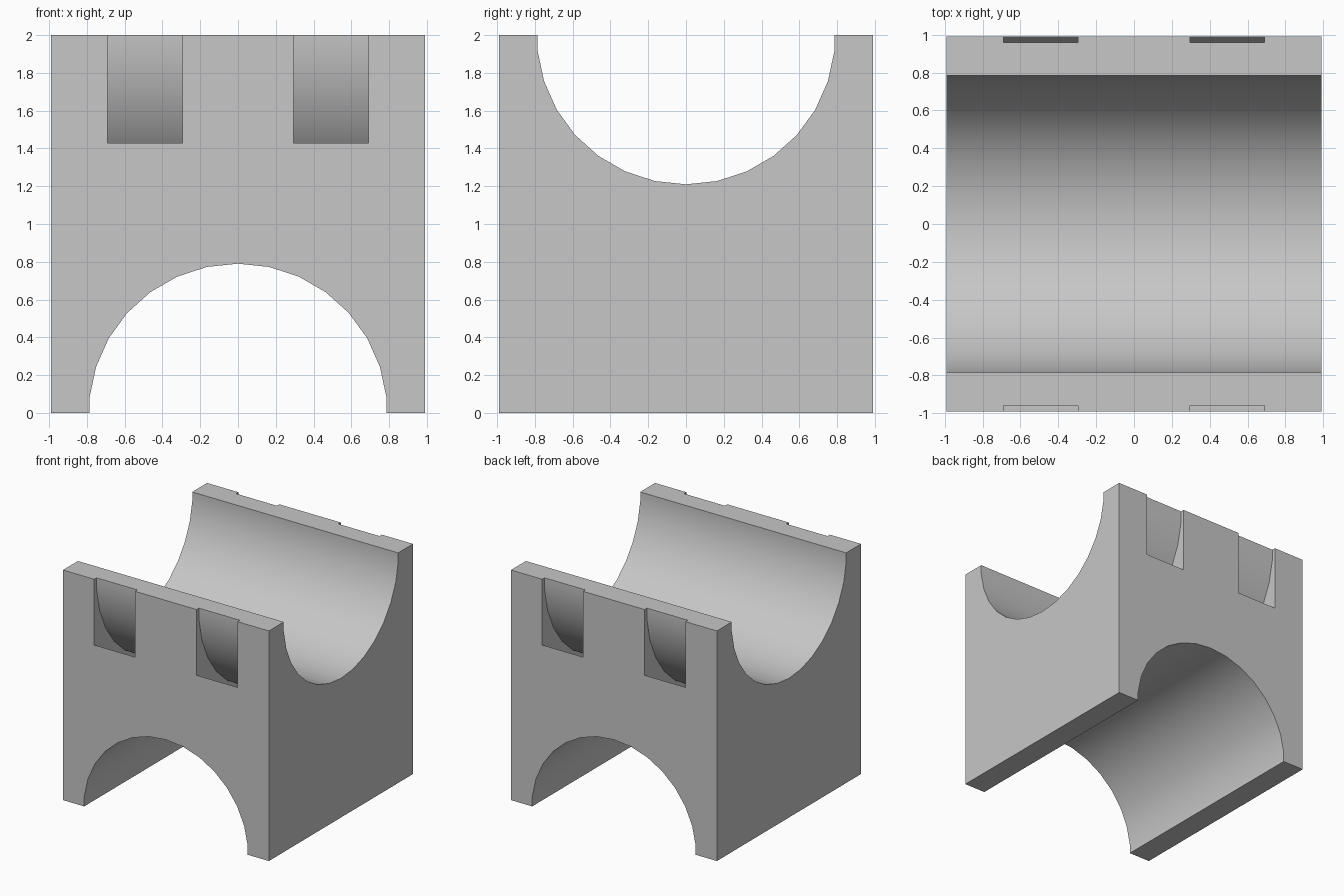
import bpy
import bmesh
from math import radians, tau
from mathutils import Matrix

SIDES = 30
HALF = 0.99        # half width of the block
HEIGHT = 2.0
ROD = 0.79         # radius of the rod cradles
STRAP_IN, STRAP_OUT = 0.963, 1.143   # radii of the strap channels
STRAP_NEAR, STRAP_FAR = 0.295, 0.69  # channel extent along the rod

if "Cube" in bpy.data.objects:
    bpy.data.objects.remove(bpy.data.objects["Cube"], do_unlink=True)

grey = bpy.data.materials.new("light_grey")
grey.use_nodes = True
colour = (0.57, 0.57, 0.57, 1)
grey.diffuse_color = colour
for node in grey.node_tree.nodes:
    if node.type == "BSDF_PRINCIPLED":
        node.inputs["Base Color"].default_value = colour


def add_object(name, bm):
    bmesh.ops.recalc_face_normals(bm, faces=bm.faces)
    mesh = bpy.data.meshes.new(name)
    bm.to_mesh(mesh)
    bm.free()
    obj = bpy.data.objects.new(name, mesh)
    mesh.materials.append(grey)
    bpy.context.scene.collection.objects.link(obj)
    return obj


def round_cutter(name, inner, outer, start, end, place):
    """Solid or hollow cylinder along x, with a corner pointing straight down."""
    bm = bmesh.new()
    corners = [(start, inner), (start, outer), (end, outer), (end, inner)]
    verts = [bm.verts.new((x, 0, -r)) for x, r in corners]
    edges = [bm.edges.new(pair) for pair in zip(verts, verts[1:])]
    if inner:
        edges.append(bm.edges.new((verts[-1], verts[0])))
    bmesh.ops.spin(bm, geom=verts + edges, cent=(0, 0, 0), axis=(1, 0, 0),
                   angle=tau, steps=SIDES)
    bmesh.ops.remove_doubles(bm, verts=bm.verts, dist=0.0001)
    bm.transform(place)
    cutter = add_object(name, bm)
    cutter.hide_render = True
    return cutter


# Solid block
bm = bmesh.new()
bmesh.ops.create_cube(bm, size=1, matrix=Matrix.Translation((0, 0, HEIGHT / 2))
                      @ Matrix.Diagonal((2 * HALF, 2 * HALF, HEIGHT, 1)))
block = add_object("cross_rod_block", bm)

# Rod cradles and strap channels: across the top, and turned across the bottom
top = Matrix.Translation((0, 0, HEIGHT))
bottom = Matrix.Rotation(radians(90), 4, "Z") @ Matrix.Rotation(radians(180), 4, "X")
cutters = []
for label, place in (("top", top), ("bottom", bottom)):
    cutters.append(round_cutter(label + "_rod_cutter", 0, ROD, -1.2, 1.2, place))
    for side in (-1, 1):
        cutters.append(round_cutter(label + "_strap_cutter", STRAP_IN, STRAP_OUT,
                                    side * STRAP_NEAR, side * STRAP_FAR, place))

bpy.ops.object.select_all(action="DESELECT")
bpy.context.view_layer.objects.active = block
block.select_set(True)
for cutter in cutters:
    cut = block.modifiers.new(cutter.name, "BOOLEAN")
    cut.operation = "DIFFERENCE"
    cut.solver = "EXACT"
    cut.object = cutter
    bpy.ops.object.modifier_apply(modifier=cut.name)
for cutter in cutters:
    bpy.data.objects.remove(cutter, do_unlink=True)

# Smooth curved walls, crisp block edges
bpy.ops.object.shade_smooth_by_angle(angle=radians(25))
